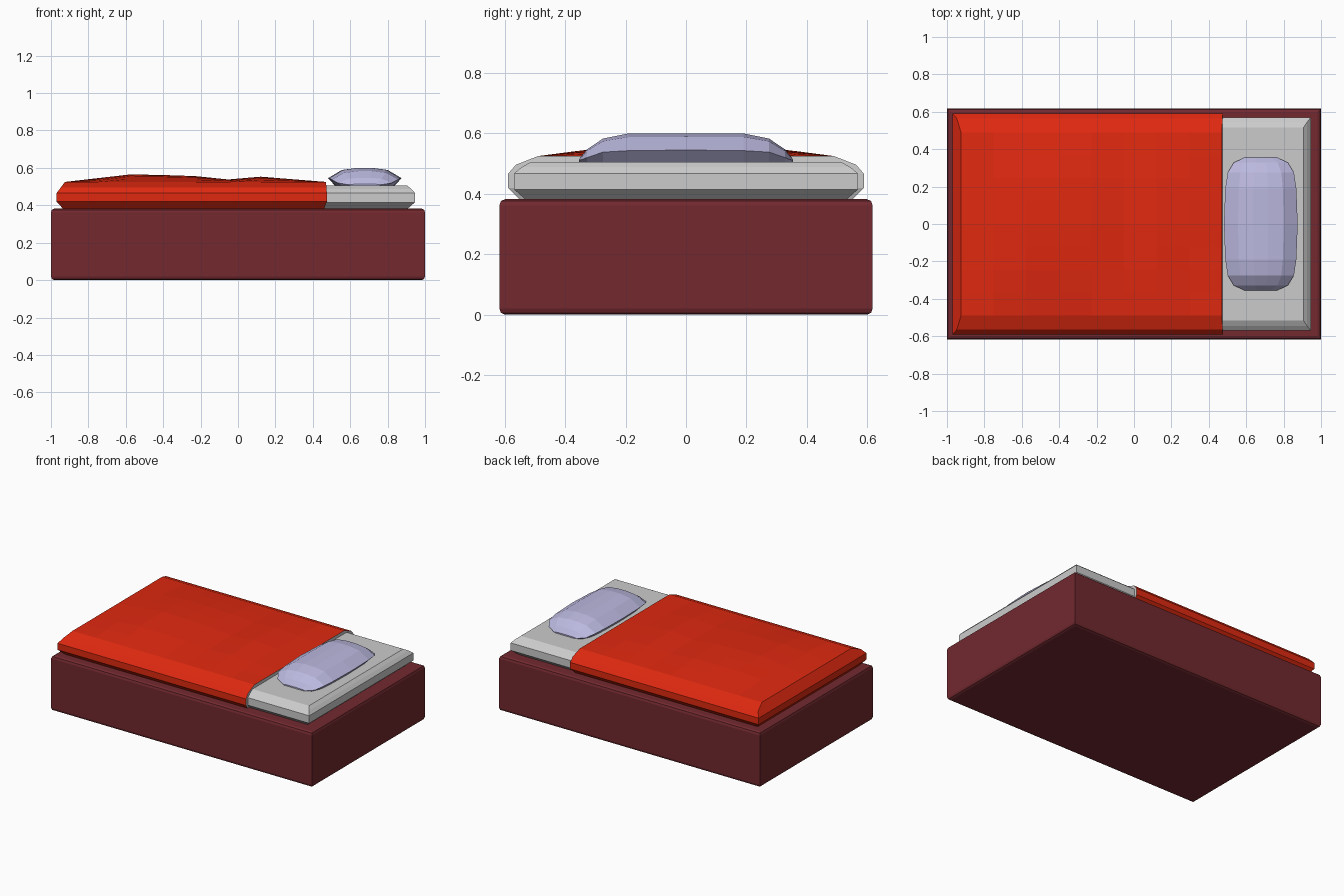
import bpy, bmesh

if "Cube" in bpy.data.objects:
    bpy.data.objects.remove(bpy.data.objects["Cube"])


def material(name, color):
    mat = bpy.data.materials.new(name)
    mat.diffuse_color = (*color, 1)
    mat.use_nodes = True
    mat.node_tree.nodes["Principled BSDF"].inputs["Base Color"].default_value = mat.diffuse_color
    return mat


def finish(name, bm, *mats):
    bmesh.ops.remove_doubles(bm, verts=bm.verts, dist=1e-5)
    bmesh.ops.recalc_face_normals(bm, faces=bm.faces)
    me = bpy.data.meshes.new(name)
    bm.to_mesh(me)
    bm.free()
    ob = bpy.data.objects.new(name, me)
    bpy.context.collection.objects.link(ob)
    for mat in mats:
        me.materials.append(mat)
    return ob


def loft(bm, rings, cap_start=True, cap_end=True):
    vs = [[bm.verts.new(p) for p in r] for r in rings]
    n = len(vs[0])
    for a, b in zip(vs, vs[1:]):
        for i in range(n):
            j = (i + 1) % n
            bm.faces.new((a[i], a[j], b[j], b[i]))
    if cap_start:
        bm.faces.new(vs[0])
    if cap_end:
        bm.faces.new(vs[-1])


def rect_ring(x0, x1, hy, z, n=1):
    """Rectangle outline with n segments per side."""
    t = [i / n for i in range(n)]
    uv = ([(a, 0) for a in t] + [(1, a) for a in t]
          + [(1 - a, 1) for a in t] + [(0, 1 - a) for a in t])
    return [(x0 + (x1 - x0) * u, hy * (2 * v - 1), z) for u, v in uv]


# Bed base: block with softened top and bottom rims
bm = bmesh.new()
rim = ((0.018, 0.0), (0.005, 0.006), (0.0, 0.02))
steps = list(rim) + [(d, 0.382 - z) for d, z in reversed(rim)]
loft(bm, [rect_ring(-1 + d, 1 - d, 0.618 - d, z) for d, z in steps])
finish("bed_base", bm, material("base_maroon", (0.168, 0.022, 0.028)))

# Mattress: chamfered slab running under the blanket
bm = bmesh.new()
loft(bm, [rect_ring(-hx, hx, hy, z) for hx, hy, z in
          ((0.905, 0.53, 0.38), (0.945, 0.57, 0.415), (0.945, 0.57, 0.467),
           (0.926, 0.545, 0.488), (0.905, 0.515, 0.505))])
finish("mattress", bm)

# Blanket: chamfered sides with an uneven top grid
bm = bmesh.new()
X0, X1, HY, Z, N = -0.925, 0.47, 0.49, 0.525, 8
loft(bm, [rect_ring(*r, n=N) for r in
          ((-0.935, 0.46, 0.55, 0.381), (-0.97, 0.475, 0.59, 0.42),
           (-0.97, 0.475, 0.59, 0.465), (-0.947, 0.473, 0.564, 0.496),
           (X0, X1, HY, Z))], cap_end=False)
along = (0, 0.020, 0.040, 0.037, 0.031, 0.013, 0.028, 0.014, 0)
across = (0, 0.4, 0.75, 0.9, 1, 0.9, 0.75, 0.4, 0)
grid = [[bm.verts.new((X0 + (X1 - X0) * i / N, HY * (2 * j / N - 1),
                       Z + along[i] * across[j]))
         for j in range(N + 1)] for i in range(N + 1)]
for i in range(N):
    for j in range(N):
        bm.faces.new((grid[i][j], grid[i + 1][j],
                      grid[i + 1][j + 1], grid[i][j + 1]))
# the edge towards the pillow shows the grey sheet
bm.normal_update()
for f in bm.faces:
    if min(v.co.x for v in f.verts) > 0.455 and abs(f.normal.x) > 0.8:
        f.material_index = 1
finish("blanket", bm, material("blanket_red", (0.745, 0.022, 0.005)),
       material("sheet_grey", (0.8, 0.8, 0.8)))


# Pillow: faceted cushion lofted along y, drooping at both ends
def pillow_section(y, w, waist, top):
    half = ((0.80, 0.503), (1.0, waist),
            (0.62, top - 0.2 * (top - waist)), (0.2, top))
    right = [(0.678 + w * a, y, z) for a, z in half]
    left = [(0.678 - w * a, y, z) for a, z in reversed(half)]
    return right + left


ends = ((0.355, 0.088, 0.510, 0.514), (0.328, 0.145, 0.520, 0.547),
        (0.275, 0.177, 0.538, 0.583), (0.19, 0.190, 0.543, 0.60))
bm = bmesh.new()
loft(bm, [pillow_section(-y, *r) for y, *r in ends]
     + [pillow_section(0, 0.197, 0.545, 0.60)]
     + [pillow_section(y, *r) for y, *r in reversed(ends)])
finish("pillow", bm, material("pillow_lilac", (0.50, 0.485, 0.74)))
